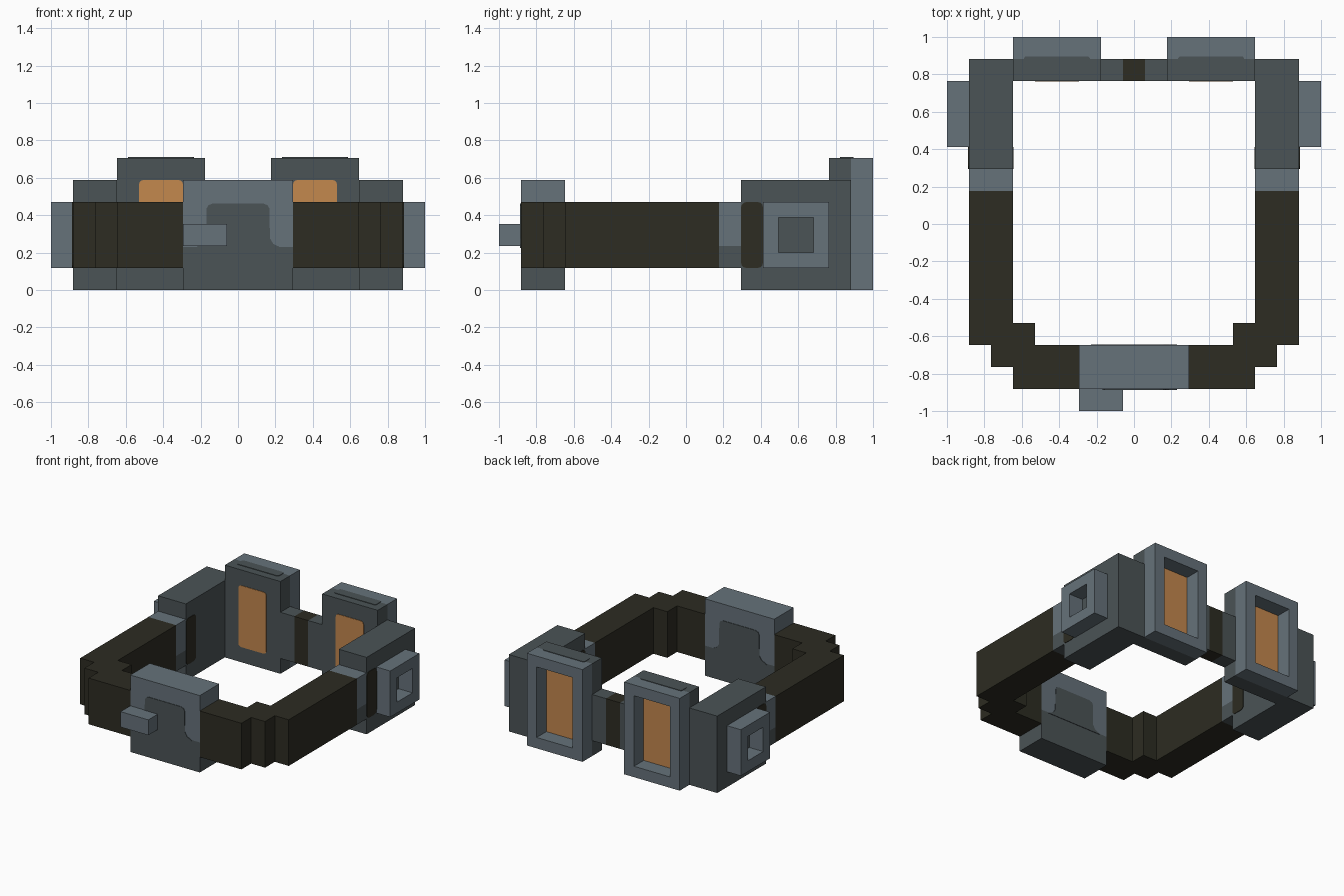
import bpy, bmesh, math
from mathutils import Vector

if "Cube" in bpy.data.objects:
    bpy.data.objects.remove(bpy.data.objects["Cube"])

U = 2 / 17      # one block of the modelling grid
T = 0.004       # thickness of painted plates

COLOURS = {
    "light_grey": (0.133, 0.168, 0.195),
    "dark_grey": (0.070, 0.087, 0.093),
    "olive_leather": (0.026, 0.025, 0.016),
    "amber_glass": (0.552, 0.246, 0.076),
}
MATS = {}
for key, rgb in COLOURS.items():
    MATS[key] = bpy.data.materials.new(key)
    MATS[key].diffuse_color = (*rgb, 1)
LIGHT, DARK, OLIVE, AMBER = COLOURS


def finish(name, bm, mats):
    bmesh.ops.recalc_face_normals(bm, faces=bm.faces)
    mesh = bpy.data.meshes.new(name)
    bm.to_mesh(mesh)
    bm.free()
    for m in mats:
        mesh.materials.append(MATS[m])
    obj = bpy.data.objects.new(name, mesh)
    bpy.context.collection.objects.link(obj)
    return obj


def box(name, xs, ys, zs, mats, cuts=(), rule=None, recess=None):
    """Box in grid units. cuts: (axis, value); rule(centre) picks the material;
    recess: (outward axis vector, floor material index)."""
    bm = bmesh.new()
    bmesh.ops.create_cube(bm, size=1)
    for v in bm.verts:
        v.co = Vector([(sum(r) / 2 + c * abs(r[1] - r[0])) * U
                       for r, c in zip((xs, ys, zs), v.co)])
    for axis, value in cuts:
        n = Vector((0, 0, 0))
        n[axis] = 1
        bmesh.ops.bisect_plane(bm, geom=bm.verts[:] + bm.edges[:] + bm.faces[:],
                               plane_co=n * value * U, plane_no=n)
    if rule:
        for f in bm.faces:
            f.material_index = rule(f.calc_center_median() / U)
    if recess:
        out, floor_mat = Vector(recess[0]), recess[1]
        bm.normal_update()
        face = max(bm.faces, key=lambda f: f.normal.dot(out))
        bmesh.ops.inset_individual(bm, faces=[face], thickness=U)
        floor = bmesh.ops.extrude_discrete_faces(bm, faces=[face])["faces"][0]
        bmesh.ops.translate(bm, verts=floor.verts[:], vec=-out * U)
        floor.material_index = floor_mat
    return finish(name, bm, mats)


def prism(name, pts, axis, lo, hi, mat):
    """Outline in grid units (remaining axes in order), extruded along axis."""
    bm = bmesh.new()

    def co(p, level):
        c = [a * U for a in p]
        c.insert(axis, level)
        return c
    face = bm.faces.new([bm.verts.new(co(p, lo)) for p in pts])
    ext = bmesh.ops.extrude_face_region(bm, geom=[face])["geom"]
    move = Vector((0, 0, 0))
    move[axis] = hi - lo
    bmesh.ops.translate(bm, vec=move,
                        verts=[g for g in ext if isinstance(g, bmesh.types.BMVert)])
    return finish(name, bm, [mat])


def rounded(a0, a1, b0, b1, r=0.25):
    pts = []
    for i, (a, b) in enumerate(((a1 - r, b1 - r), (a0 + r, b1 - r),
                                (a0 + r, b0 + r), (a1 - r, b0 + r))):
        for k in range(4):
            t = math.radians(90 * i + 30 * k)
            pts.append((a + r * math.cos(t), b + r * math.sin(t)))
    return pts


def plate(name, pts, axis, surface, out, mat):
    s = surface * U
    prism(name, pts, axis, min(s, s + out * T), max(s, s + out * T), mat)


# Front buckle with light upper part and painted patches on both faces
box("buckle", (-2.5, 2.5), (-7.5, -5.5), (0, 5), [LIGHT, DARK],
    cuts=[(2, 1.95)], rule=lambda c: 1 if c.z < 1.95 else 0)
half = [(1.95, 1.9), (1.85, 1.98), (1.6, 2.1), (1.45, 2.35), (1.43, 3.7),
        (1.35, 3.85), (1.15, 3.93)]
patch = half + [(-x, z) for x, z in reversed(half)]
plate("buckle_patch_front", patch, 1, -7.5, -1, DARK)
plate("buckle_patch_back", patch, 1, -5.5, 1, DARK)
box("buckle_pin", (-2.5, -0.5), (-8.5, -7.5), (2, 3), [LIGHT])

# Nose bridge
box("bridge", (-1.5, 1.5), (6.5, 7.5), (1, 4), [DARK, OLIVE],
    cuts=[(0, -0.5), (0, 0.5)], rule=lambda c: 1 if abs(c.x) < 0.4 else 0)

strap_outline = [(7.5, 1.5), (7.5, -5.5), (6.5, -5.5), (6.5, -6.5), (5.5, -6.5),
                 (5.5, -7.5), (2.5, -7.5), (2.5, -5.5), (4.5, -5.5), (4.5, -4.5),
                 (5.5, -4.5), (5.5, 1.5)]

for s, side in ((-1, "left"), (1, "right")):
    # Strap with stepped corner
    prism("strap_" + side, [(s * x, y) for x, y in strap_outline], 2, U, 4 * U, OLIVE)
    # Metal strap end
    box("strap_end_" + side, (s * 5.5, s * 7.5), (1.5, 2.5), (1, 4), [LIGHT, DARK],
        cuts=[(2, 2)], rule=lambda c: 1 if c.z < 2 else 0)
    # Side housing with leather slots
    box("housing_" + side, (s * 5.5, s * 7.5), (2.5, 7.5), (0, 5), [DARK])
    slot = rounded(2.5, 3.5, 1, 4)
    plate("slot_outer_" + side, slot, 0, s * 7.5, s, OLIVE)
    plate("slot_inner_" + side, slot, 0, s * 5.5, -s, OLIVE)
    # Side knob with square recess
    box("knob_" + side, (s * 7.5, s * 8.5), (3.5, 6.5), (1, 4), [LIGHT, DARK],
        recess=((s, 0, 0), 1))
    # Eyepiece: dark inner half, light outer half, recessed glass
    box("eyepiece_" + side, (s * 1.5, s * 5.5), (6.5, 8.5), (0, 6),
        [LIGHT, DARK, AMBER], cuts=[(1, 7.5)],
        rule=lambda c: 1 if c.y < 7.5 else 0, recess=((0, 1, 0), 2))
    plate("glass_inner_" + side, rounded(*sorted((s * 2.5, s * 4.5)), 1, 5, 0.2),
          1, 6.5, -1, AMBER)
    plate("eyepiece_top_trim_" + side,
          rounded(*sorted((s * 2, s * 5)), 7, 7.62, 0.12), 2, 6, 1, DARK)

for m in bpy.data.materials:
    if m.users and not m.is_grease_pencil:
        m.use_nodes = True
        m.node_tree.nodes["Principled BSDF"].inputs["Base Color"].default_value = m.diffuse_color
